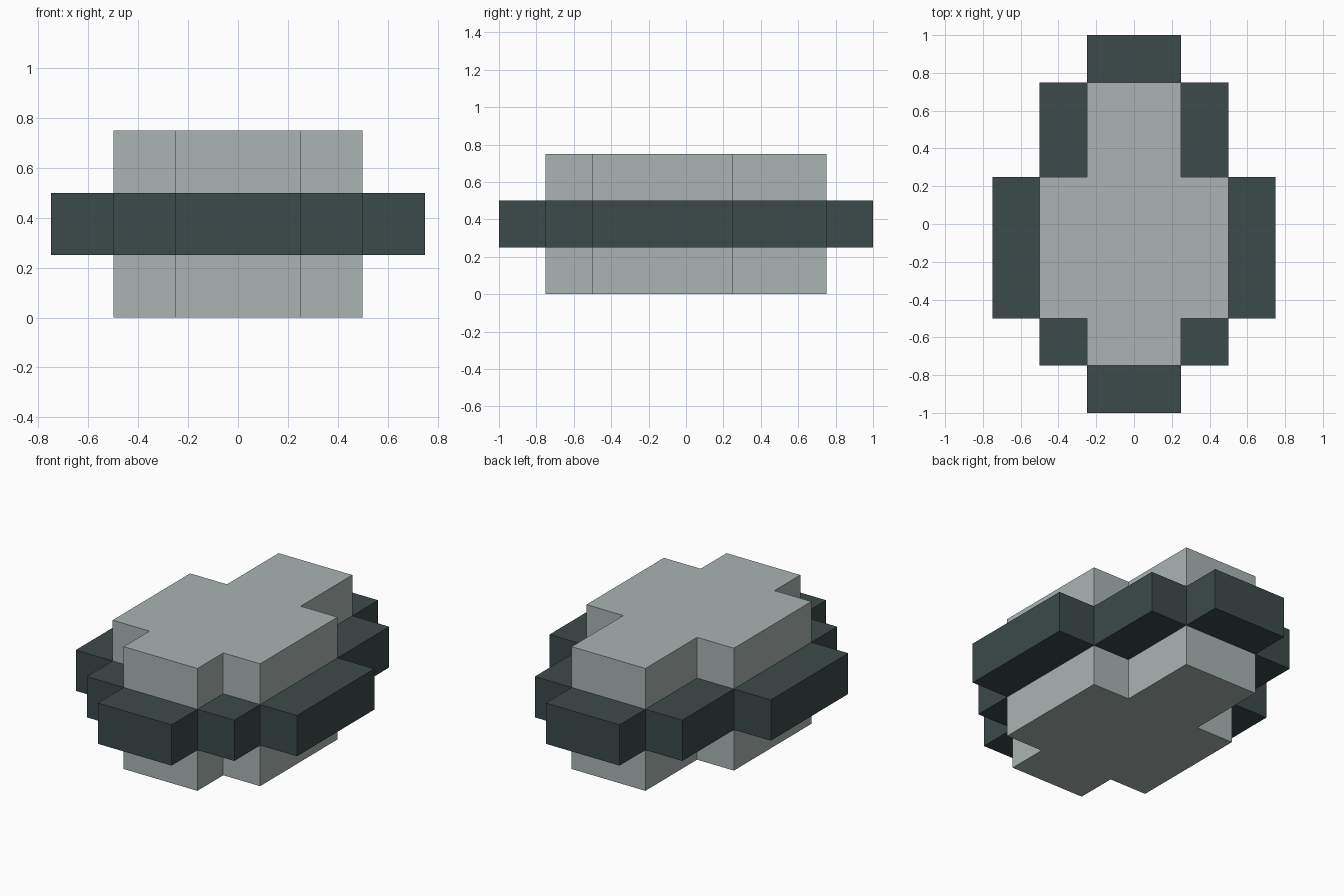
import bpy
import bmesh

cube = bpy.data.objects.get("Cube")
if cube:
    bpy.data.objects.remove(cube, do_unlink=True)


def material(name, colour):
    mat = bpy.data.materials.new(name)
    mat.use_nodes = True
    mat.diffuse_color = colour
    mat.node_tree.nodes["Principled BSDF"].inputs["Base Color"].default_value = colour
    return mat


def stepped_prism(name, half_outline, bottom, height, mat):
    """Mirror a right-hand outline across x = 0 and extrude it upwards."""
    outline = half_outline + [(-x, y) for x, y in reversed(half_outline)]
    bm = bmesh.new()
    base = bm.faces.new([bm.verts.new((x, y, bottom)) for x, y in outline])
    grown = bmesh.ops.extrude_face_region(bm, geom=[base], use_keep_orig=True)
    top = [v for v in grown["geom"] if isinstance(v, bmesh.types.BMVert)]
    bmesh.ops.translate(bm, verts=top, vec=(0, 0, height))
    bmesh.ops.recalc_face_normals(bm, faces=bm.faces)
    mesh = bpy.data.meshes.new(name)
    bm.to_mesh(mesh)
    bm.free()
    mesh.materials.append(mat)
    obj = bpy.data.objects.new(name, mesh)
    bpy.context.collection.objects.link(obj)
    return obj


pale = material("pale grey", (0.40, 0.46, 0.45, 1))
dark = material("dark slate", (0.045, 0.069, 0.067, 1))

# Right-hand outlines, front to back
body = [(0.25, -0.75), (0.25, -0.5), (0.5, -0.5),
        (0.5, 0.25), (0.25, 0.25), (0.25, 0.75)]
rim = [(0.25, -1), (0.25, -0.75), (0.5, -0.75), (0.5, -0.5), (0.75, -0.5),
       (0.75, 0.25), (0.5, 0.25), (0.5, 0.75), (0.25, 0.75), (0.25, 1)]

# Three equal layers: pale body below and above a wider dark rim
layer = 0.25
stepped_prism("lower_body", body, 0, layer, pale)
stepped_prism("middle_rim", rim, layer, layer, dark)
stepped_prism("upper_body", body, 2 * layer, layer, pale)
